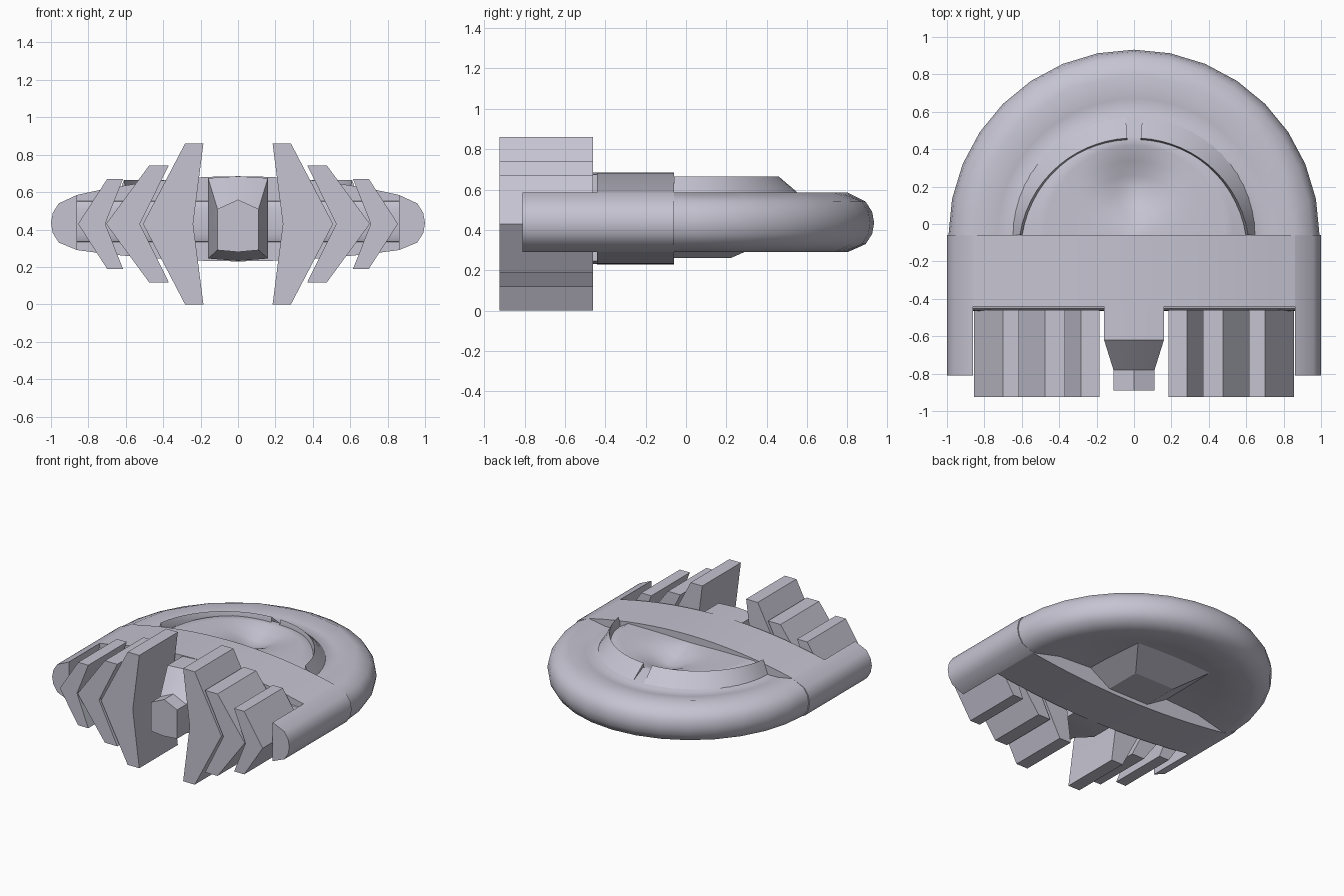
import bpy, bmesh, math

cube = bpy.data.objects.get("Cube")
if cube:
    bpy.data.objects.remove(cube, do_unlink=True)

COLOUR = (0.56, 0.55, 0.64, 1)
hull = bpy.data.materials.new("pale_grey_hull")
hull.use_nodes = True
hull.diffuse_color = COLOUR
hull.node_tree.nodes["Principled BSDF"].inputs["Base Color"].default_value = COLOUR

PIVOT = -0.06   # y where the round rear meets the straight front
MID = 0.435     # height of the rim's outer edge
parts = []


def loft(name, rings, smooth=40):
    """Skin a row of closed cross-sections and cap both ends."""
    bm = bmesh.new()
    rows = [[bm.verts.new(p) for p in ring] for ring in rings]
    for a, b in zip(rows, rows[1:]):
        for i in range(len(a)):
            j = (i + 1) % len(a)
            bm.faces.new((a[i], a[j], b[j], b[i]))
    bm.faces.new(rows[0])
    bm.faces.new(rows[-1])
    bmesh.ops.remove_doubles(bm, verts=bm.verts, dist=0.0005)
    bmesh.ops.recalc_face_normals(bm, faces=bm.faces)
    mesh = bpy.data.meshes.new(name)
    bm.to_mesh(mesh)
    bm.free()
    mesh.materials.append(hull)
    obj = bpy.data.objects.new(name, mesh)
    bpy.context.collection.objects.link(obj)
    parts.append((obj, smooth))
    return obj


def along_y(name, outline, y0, y1, smooth=30):
    return loft(name, [[(x, y, z) for x, z in outline] for y in (y0, y1)], smooth)


def facet(t, n):
    """Radius factor that turns a half circle into n straight sides."""
    step = math.pi / n
    return math.cos(step / 2) / math.cos(t % step - step / 2)


def polar(t, r, z):
    return (r * math.cos(t), PIVOT + r * math.sin(t), z)


# Round rear body: bowl, dish, rim and hollow underside in one sweep
def bowl_point(t, r):
    x, y, _ = polar(t, r, 0)
    d = math.hypot(x, y - 0.2)
    return (x, y, 0.635 - 0.09 * math.exp(-(d / 0.16) ** 2))


RIM = [(0.95, 0.54), (0.982, 0.49), (0.992, MID), (0.982, 0.38), (0.95, 0.33)]


def body_section(t):
    f8, f16 = facet(t, 8), facet(t, 16)
    pts = [bowl_point(t, r) for r in (0, 0.08, 0.16, 0.24, 0.32, 0.4, 0.48, 0.53)]
    pts += [polar(t, 0.65, 0.56), polar(t, 0.73, 0.562), polar(t, 0.86 * f8, 0.585)]
    pts += [polar(t, r * f16, z) for r, z in RIM]
    pts += [polar(t, 0.86 * f8, 0.29), polar(t, 0.62, 0.35), polar(t, 0, 0.38)]
    return pts


SEG = 32
loft("rear_body", [body_section(math.pi * k / SEG) for k in range(SEG + 1)])


# Raised arc, in two halves with a gap at the back
def arc_section(t):
    inner = 0.61 - 0.09 * math.sin(t)
    return [polar(t, 0.65, 0.555), polar(t, inner, 0.665),
            polar(t, inner - 0.012, 0.61), polar(t, inner, 0.54)]


half = math.radians(86)
for side, label in ((1, "left"), (-1, "right")):
    rings = [arc_section(half * k / 14) for k in range(15)]
    loft(label + "_raised_arc", [[(side * x, y, z) for x, y, z in r] for r in rings])

# Cross beam with a gently crowned top and bottom
xs = [0.86 * (k / 8 - 1) for k in range(17)]
crown = [1 - (x / 0.86) ** 2 for x in xs]
top = [(x, 0.585 + 0.1 * c) for x, c in zip(xs, crown)]
bottom = [(x, 0.29 - 0.06 * c) for x, c in zip(xs, crown)]
along_y("cross_beam", top + bottom[::-1], -0.44, PIVOT)


# Central nose that narrows toward the front
def nose_section(y, w, side_top, mid_top, side_low, mid_low):
    return [(-w, y, side_low), (0, y, mid_low), (w, y, side_low),
            (w, y, side_top), (0, y, mid_top), (-w, y, side_top)]


loft("nose", [nose_section(-0.4, 0.16, 0.675, 0.685, 0.245, 0.232),
              nose_section(-0.62, 0.16, 0.675, 0.685, 0.245, 0.232),
              nose_section(-0.78, 0.11, 0.51, 0.56, 0.29, 0.28),
              nose_section(-0.89, 0.11, 0.51, 0.56, 0.29, 0.28)], 20)

# Tapered block under the dish
loft("belly_block", [[(-w, PIVOT, z), (w, PIVOT, z), (w, y, z), (-w, y, z)]
                     for w, y, z in ((0.17, 0.22, 0.26), (0.36, 0.48, 0.375))], 20)

# Chevron prongs: tip inner, tip outer, apex inner, apex outer, half height
PRONGS = {"inner": (0.185, 0.283, 0.24, 0.508, 0.43),
          "middle": (0.37, 0.475, 0.525, 0.705, 0.3125),
          "outer": (0.615, 0.7, 0.71, 0.855, 0.24)}

for side, label in ((1, "left"), (-1, "right")):
    # Straight arm continuing the rim forward
    arm = [(0.86, 0.585)] + RIM + [(0.86, 0.29)]
    arm = [(side * (x + (0.008 if x > 0.9 else 0)), z) for x, z in arm]
    along_y(label + "_arm", arm, -0.81, PIVOT, 40)

    # Rounded bar that carries the prongs
    bar = [(-0.43 - 0.035 * math.sin(a) ** 0.4, 0.4425 + 0.1125 * math.cos(a))
           for a in [math.pi * k / 10 for k in range(11)]]
    loft(label + "_prong_bar", [[(side * x, y, z) for y, z in bar] for x in (0.16, 0.86)])

    for name, (ti, to, ai, ao, h) in PRONGS.items():
        z = 0.43
        shape = [(ti, z + h), (to, z + h), (ao, z), (to, z - h), (ti, z - h), (ai, z)]
        along_y(label + "_" + name + "_prong", [(side * x, v) for x, v in shape],
                -0.925, -0.46, 20)

# Smooth shading with sharp edges kept
for obj, angle in parts:
    bpy.ops.object.select_all(action='DESELECT')
    obj.select_set(True)
    bpy.context.view_layer.objects.active = obj
    bpy.ops.object.shade_smooth_by_angle(angle=math.radians(angle))
